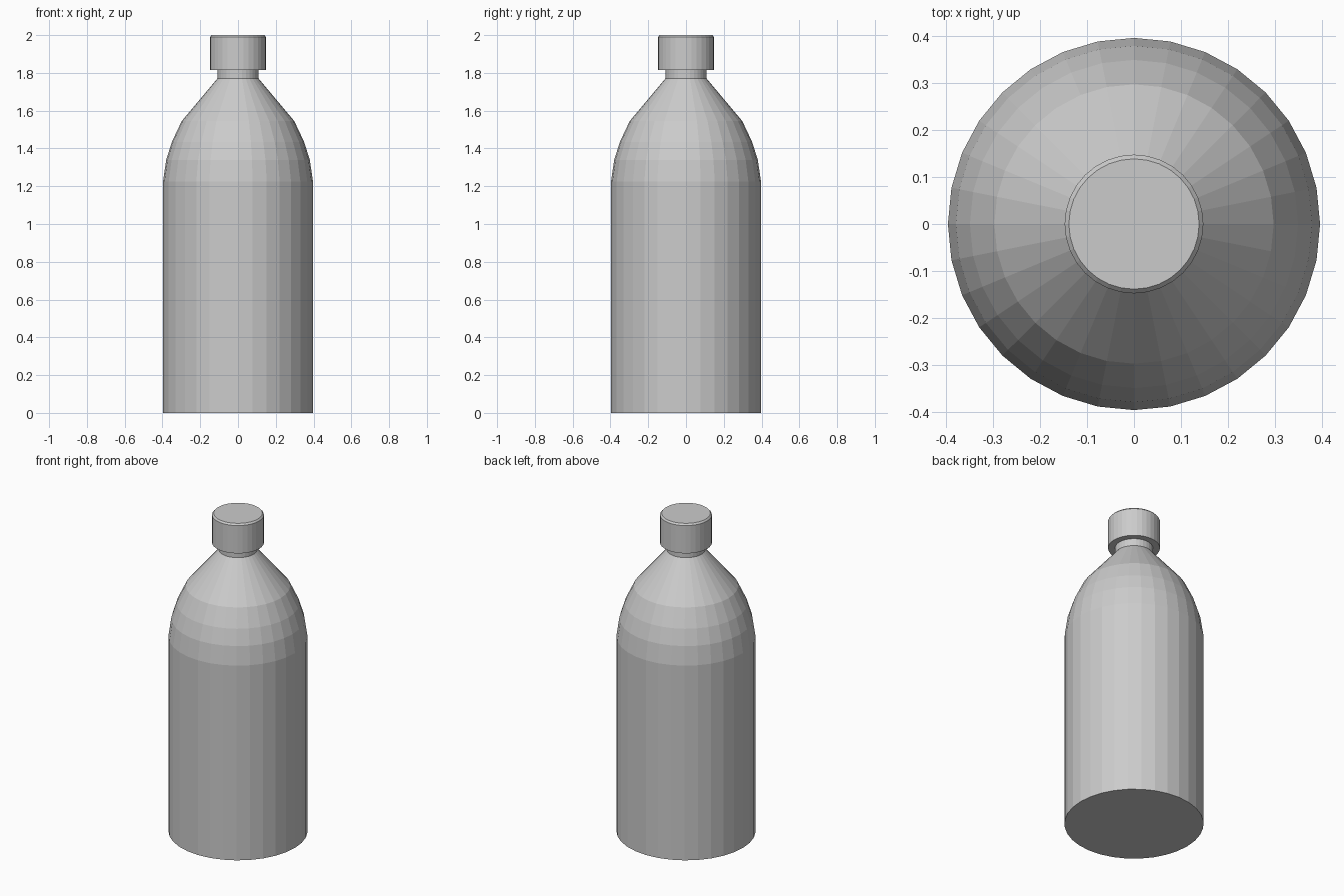
import bpy, bmesh
from math import cos, sin, tau

if "Cube" in bpy.data.objects:
    bpy.data.objects.remove(bpy.data.objects["Cube"])

SIDES = 32


def lathe(name, profile):
    """Revolve (radius, height) points around z, closing both ends."""
    bm = bmesh.new()
    rings = [[bm.verts.new((r * cos(tau * i / SIDES), r * sin(tau * i / SIDES), z))
              for i in range(SIDES)] for r, z in profile]
    for low, high in zip(rings, rings[1:]):
        for i in range(SIDES):
            j = (i + 1) % SIDES
            bm.faces.new((low[i], low[j], high[j], high[i]))
    bm.faces.new(rings[0][::-1])
    bm.faces.new(rings[-1])
    mesh = bpy.data.meshes.new(name)
    bm.to_mesh(mesh)
    bm.free()
    obj = bpy.data.objects.new(name, mesh)
    bpy.context.collection.objects.link(obj)
    return obj


# Straight body, faceted round shoulder and short neck
lathe("bottle_body", [(0.397, 0), (0.397, 1.225), (0.38, 1.34), (0.35, 1.435),
                      (0.298, 1.545), (0.109, 1.77), (0.109, 1.83)])

# Screw cap with a small bevel around the top
lathe("bottle_cap", [(0.148, 1.815), (0.148, 1.99), (0.139, 2.0)])
